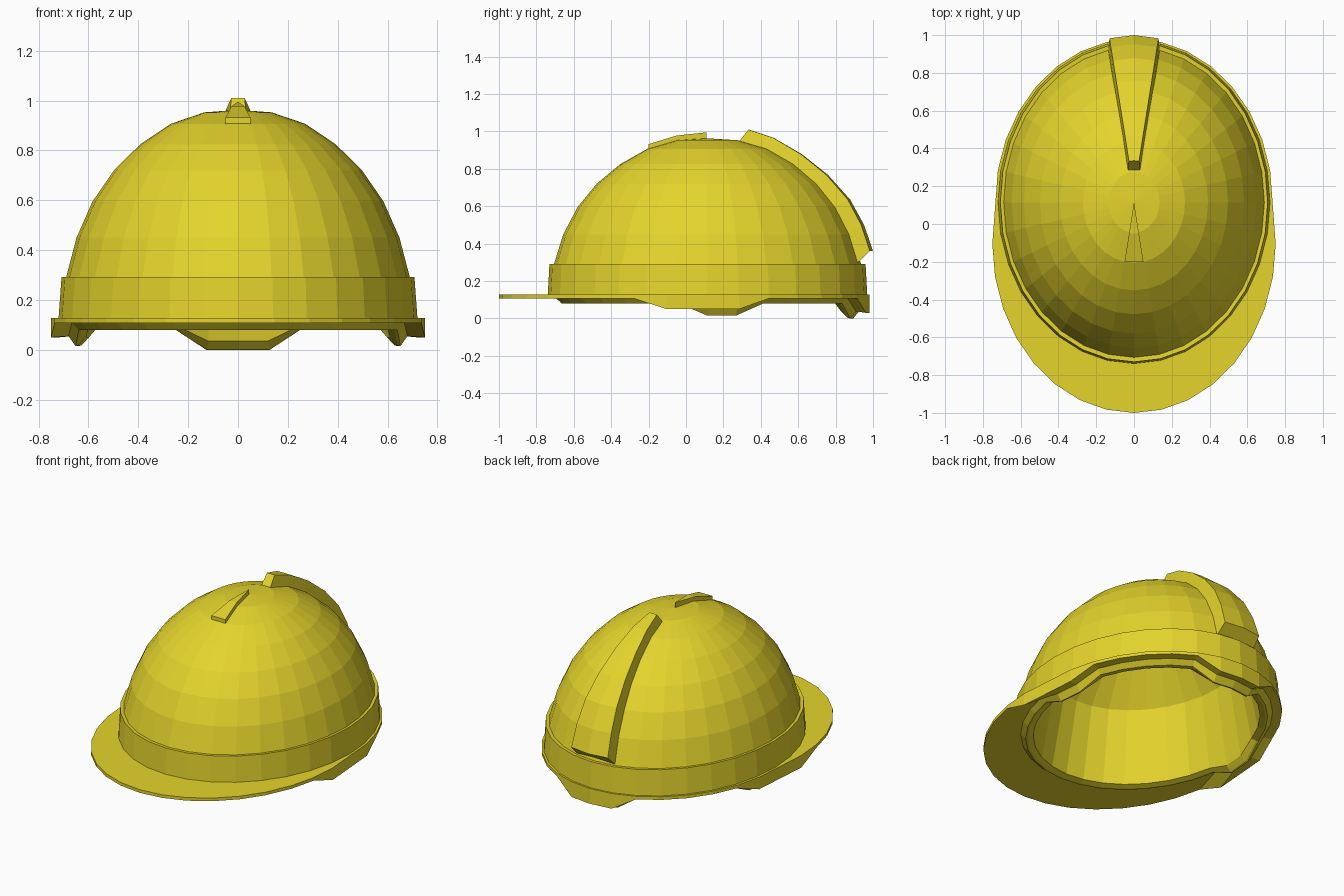
import bpy, bmesh, math

if "Cube" in bpy.data.objects:
    bpy.data.objects.remove(bpy.data.objects["Cube"])

N = 32          # segments around the shell
CY = 0.115      # centre of the dome along y
YS = 1.19       # dome is longer than it is wide

mat = bpy.data.materials.new("yellow_plastic")
mat.diffuse_color = (0.78, 0.66, 0.025, 1)
mat.use_nodes = True
mat.node_tree.nodes["Principled BSDF"].inputs["Base Color"].default_value = mat.diffuse_color


def finish(bm, name):
    bmesh.ops.recalc_face_normals(bm, faces=bm.faces)
    me = bpy.data.meshes.new(name)
    bm.to_mesh(me)
    bm.free()
    ob = bpy.data.objects.new(name, me)
    me.materials.append(mat)
    bpy.context.collection.objects.link(ob)
    return ob


def fold(i):
    """Segment index as -8 (front) .. 0 (side) .. 8 (back), same on both sides."""
    return 16 - i if 8 < i <= 24 else (i - 32 if i > 24 else i)


def dip(i, base, side, back):
    k = fold(i)
    return side if k in (0, 1) else back if k >= 7 else base


def oval(rx, ry, z, cy=CY):
    """Ring of points; z is a height or a (base, side, back) dip."""
    pts = []
    for i in range(N):
        a = 2 * math.pi * i / N
        h = dip(i, *z) if isinstance(z, tuple) else z
        pts.append((rx * math.cos(a), cy + ry * math.sin(a), h))
    return pts


def brim(z):
    """Outer brim outline: long visor in front, tight to the band behind."""
    front = oval(0.75, 0.895, z, -0.105)
    back = oval(0.735, 0.865, z)
    return [front[i] if fold(i) <= 0 else back[i] for i in range(N)]


def loft(bm, rings):
    vs = [[bm.verts.new(p) for p in r] for r in rings]
    n = len(vs[0])
    for a, b in zip(vs, vs[1:]):
        for i in range(n):
            j = (i + 1) % n
            bm.faces.new((a[i], a[j], b[j], b[i]))
    return vs


def cap(bm, ring, z):
    tip = bm.verts.new((0, CY, z))
    for i in range(N):
        bm.faces.new((ring[i], ring[(i + 1) % N], tip))


# shell: dome, band, brim, dipped lip and lining in one continuous loft
dome = [(0.135, 0.953), (0.27, 0.907), (0.392, 0.825), (0.498, 0.72),
        (0.584, 0.595), (0.648, 0.45), (0.69, 0.29)]
rings = [oval(r, r * YS, z) for r, z in dome]
rings += [
    oval(0.708, 0.845, 0.292),                      # band top
    oval(0.72, 0.854, 0.128),                       # band bottom
    brim(0.128),                                    # brim top edge
    brim((0.108, 0.05, 0.03)),                      # brim lower edge
    oval(0.68, 0.81, (0.108, 0.055, 0.038)),        # underside
    oval(0.652, 0.779, (0.08, 0.015, 0.0)),         # lip outer
    oval(0.64, 0.765, (0.08, 0.018, 0.003)),        # lip inner
    oval(0.61, 0.73, (0.09, 0.05, 0.035)),          # lining start
]
# lining: one tall sloping wall, then a coarse ceiling
lining = [(0.535, 0.54), (0.36, 0.765), (0.125, 0.9)]
rings += [oval(r, r * YS, z) for r, z in lining]
bm = bmesh.new()
vs = loft(bm, rings)
cap(bm, vs[0], 0.963)
cap(bm, vs[-1], 0.91)
finish(bm, "helmet_shell")


def ridge(name, stations, skirt, crown):
    """Raised rib; stations are (top y, top z, base y, base z, half width)."""
    secs = []
    for ty, tz, by, bz, w in stations:
        d = crown * (w / 0.13) ** 2
        secs.append([(-w - skirt, by - d, bz), (-w, ty - d, tz), (0, ty, tz),
                     (w, ty - d, tz), (w + skirt, by - d, bz)])
    bm = bmesh.new()
    vs = loft(bm, secs)
    bm.faces.new(vs[0])
    bm.faces.new(vs[-1])
    bmesh.ops.remove_doubles(bm, verts=bm.verts, dist=0.0005)
    finish(bm, name)


# rear rib widens towards the back
rear = [(0.335, 1.01, 0.275, 0.935), (0.47, 0.965, 0.42, 0.895),
        (0.62, 0.878, 0.565, 0.815), (0.76, 0.767, 0.69, 0.71),
        (0.878, 0.635, 0.795, 0.59), (0.952, 0.5, 0.867, 0.445),
        (1.0, 0.36, 0.93, 0.293)]
ridge("rear_rib", [s + (0.027 + (s[0] - 0.335) * 0.155,) for s in rear], 0.006, 0.017)

# small front rib tapers to a point at the crown
front = [(-0.2, 0.932, -0.2, 0.89, 0.05), (-0.05, 0.978, -0.05, 0.93, 0.026),
         (0.11, 0.995, 0.11, 0.95, 0.001)]
ridge("front_rib", front, 0.0, 0.0)
